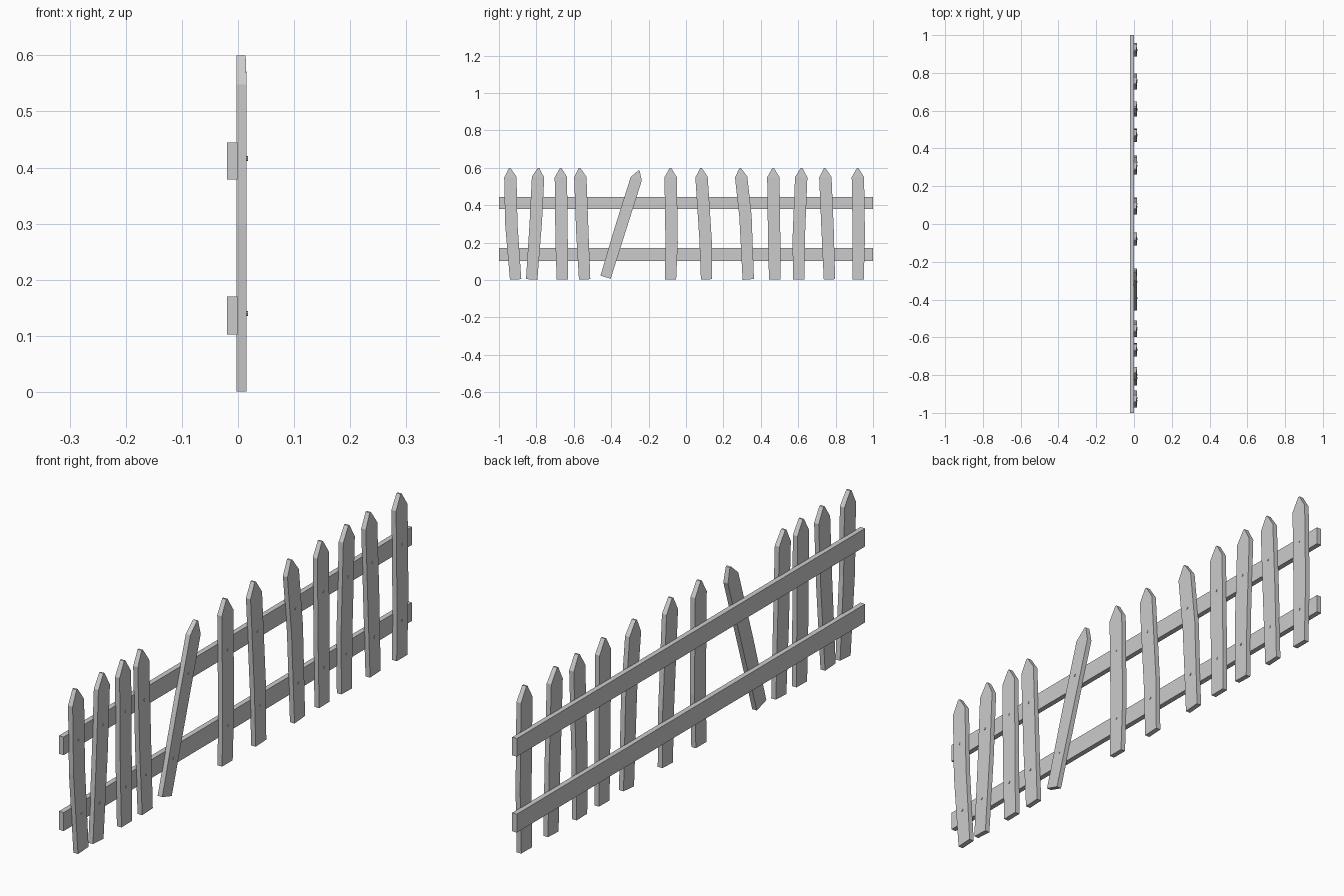
import bpy, bmesh
from mathutils import Vector, Matrix

if "Cube" in bpy.data.objects:
    bpy.data.objects.remove(bpy.data.objects["Cube"])

BACK, FRONT = -0.003, 0.0155


def add_object(name, bm):
    bmesh.ops.recalc_face_normals(bm, faces=bm.faces)
    me = bpy.data.meshes.new(name)
    bm.to_mesh(me)
    bm.free()
    ob = bpy.data.objects.new(name, me)
    bpy.context.collection.objects.link(ob)
    return ob


def rail(name, z0, z1):
    bm = bmesh.new()
    bmesh.ops.create_cube(bm, size=1, matrix=Matrix.Translation((-0.0105, 0, (z0 + z1) / 2))
                          @ Matrix.Diagonal((0.019, 2, z1 - z0, 1)))
    add_object(name, bm)


def picket(name, spine, width):
    """Pointed board: spine holds (y, z) for foot, bend, shoulder and tip."""
    pts = [Vector(p) for p in spine]
    axis = (pts[-1] - pts[0]).normalized()
    side = Vector((axis.y, -axis.x)) * width / 2
    widths = (0.92, 1, 1)
    outline = [p + side * w for p, w in zip(pts, widths)] + [pts[3] + side * 0.1, pts[3] - side * 0.1]
    outline += [p - side * w for p, w in reversed(list(zip(pts, widths)))]
    bm = bmesh.new()
    back = [bm.verts.new((BACK, p.x, p.y)) for p in outline]
    # front face leans back slightly at the tip
    front = [bm.verts.new((FRONT - (0.002 if i in (3, 4) else 0), p.x, p.y))
             for i, p in enumerate(outline)]
    n = len(outline)
    for i in range(n):
        j = (i + 1) % n
        bm.faces.new((back[i], back[j], front[j], front[i]))
    for ring in (back, front):
        bm.faces.new((ring[0], ring[1], ring[6], ring[7]))
        bm.faces.new((ring[1], ring[2], ring[5], ring[6]))
        bm.faces.new((ring[2], ring[3], ring[4], ring[5]))
    add_object(name, bm)


def spine_y(spine, z):
    for (ya, za), (yb, zb) in zip(spine, spine[1:]):
        if za <= z <= zb:
            return ya + (yb - ya) * (z - za) / (zb - za)


def nails(name, spine):
    bm = bmesh.new()
    for z in (0.14, 0.416):
        m = Matrix.Translation((FRONT, spine_y(spine, z), z)) @ Matrix.Rotation(1.5707963, 4, 'Y')
        bmesh.ops.create_cone(bm, cap_ends=True, segments=8, radius1=0.0045, radius2=0.0045,
                              depth=0.004, matrix=m)
    add_object(name, bm)


# Two horizontal rails
rail("lower_rail", 0.103, 0.17)
rail("upper_rail", 0.379, 0.445)

# Crooked pickets: y of foot, bend, shoulder, tip, then height of the bend
boards = [
    (-0.911, -0.934, -0.939, -0.943, 0.30),
    (-0.825, -0.803, -0.791, -0.789, 0.31),
    (-0.661, -0.665, -0.669, -0.670, 0.20),
    (-0.542, -0.554, -0.565, -0.569, 0.25),
    None,
    (-0.083, -0.077, -0.082, -0.083, 0.20),
    (0.110, 0.105, 0.083, 0.080, 0.21),
    (0.333, 0.318, 0.295, 0.289, 0.34),
    (0.474, 0.471, 0.467, 0.466, 0.25),
    (0.602, 0.603, 0.616, 0.618, 0.23),
    (0.767, 0.757, 0.745, 0.741, 0.27),
    (0.920, 0.924, 0.919, 0.918, 0.23),
]
for k, b in enumerate(boards, 1):
    if b:
        spine = [(b[0], 0.003), (b[1], b[4]), (b[2], 0.55), (b[3], 0.6)]
        picket(f"picket_{k}", spine, 0.066)
    else:
        # loose board hanging at an angle
        spine = [(-0.43, 0.015), (-0.352, 0.27), (-0.266, 0.541), (-0.251, 0.586)]
        picket(f"loose_picket_{k}", spine, 0.062)
    nails(f"nails_{k}", spine)
